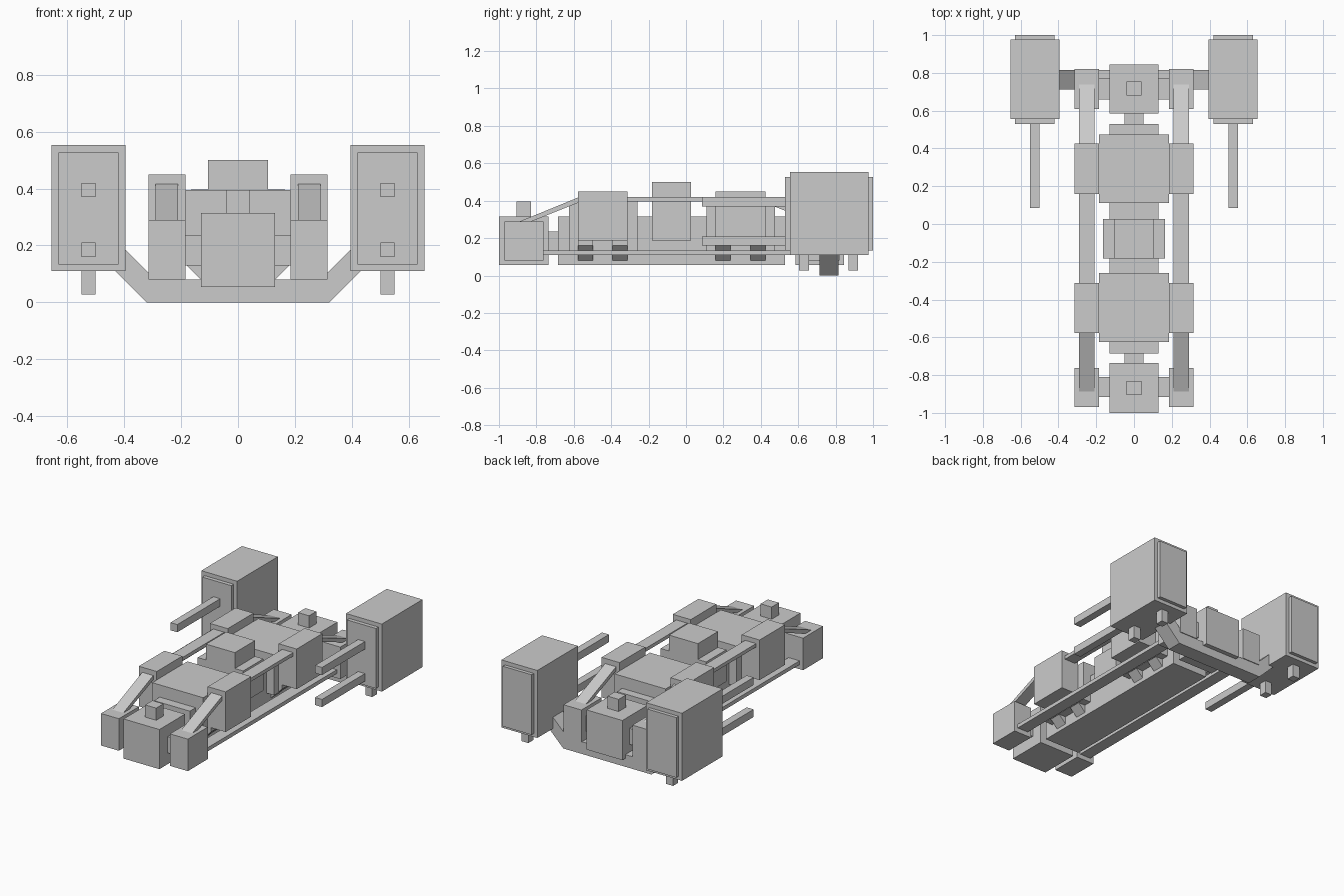
import bpy

if "Cube" in bpy.data.objects:
    bpy.data.objects.remove(bpy.data.objects["Cube"])

def prism(name, pts, axis, a, b):
    """Extrude a closed 2D profile along x (profile y,z) or y (profile x,z)."""
    n = len(pts)
    def place(p, t):
        return (t, p[0], p[1]) if axis == 'x' else (p[0], t, p[1])
    verts = [place(p, a) for p in pts] + [place(p, b) for p in pts]
    faces = [tuple(range(n)), tuple(range(2 * n - 1, n - 1, -1))]
    faces += [(i, i + n, (i + 1) % n + n, (i + 1) % n) for i in range(n)]
    me = bpy.data.meshes.new(name)
    me.from_pydata(verts, [], faces)
    import bmesh
    bm = bmesh.new()
    bm.from_mesh(me)
    bmesh.ops.recalc_face_normals(bm, faces=bm.faces)
    bm.to_mesh(me)
    bm.free()
    ob = bpy.data.objects.new(name, me)
    bpy.context.collection.objects.link(ob)
    return ob

def box(name, x0, x1, y0, y1, z0, z1):
    return prism(name, [(x0, z0), (x1, z0), (x1, z1), (x0, z1)], 'y', y0, y1)

def mirrored(ob):
    ob.modifiers.new("mirror", 'MIRROR')
    return ob

def pair(name, *dims):
    return mirrored(box(name, *dims))

# central hull and the two wide modules
box("spine", -.13, .13, -.685, .53, .055, .315)
for tag, y0, y1 in (("front", -.625, -.26), ("rear", .11, .475)):
    box(tag + "_module", -.185, .185, y0, y1, .13, .395)

# middle cabin
box("cabin_base", -.165, .165, -.182, .027, .187, .396)
box("cabin_top", -.105, .105, -.182, .027, .396, .5)

# end blocks with caps, necks, axles and side blocks
ends = (("front", -1, -.735, -.905, -.83, -.735, -.685, -.915, -.81, -.97, -.763),
        ("rear", .585, .845, .68, .755, .53, .585, .66, .77, .61, .82))
for tag, b0, b1, c0, c1, n0, n1, a0, a1, s0, s1 in ends:
    box(tag + "_end_block", -.13, .13, b0, b1, .055, .315)
    box(tag + "_end_cap", -.04, .04, c0, c1, .315, .395)
    box(tag + "_neck", -.05, .05, n0, n1, .13, .235)
    pair(tag + "_axle", .13, .185, a0, a1, .13, .235)
    pair(tag + "_side_block", .185, .315, s0, s1, .08, .29)

# upper side boxes with bent brackets below them
for tag, y0, y1 in (("front", -.578, -.313), ("rear", .158, .425)):
    pair(tag + "_upper_box", .185, .315, y0, y1, .187, .45)
    for i, (p, q) in enumerate(((y0, y0 + .08), (y1 - .08, y1))):
        mirrored(prism(f"{tag}_bracket_{i}",
                       [(.13, .08), (.21, .16), (.21, .187), (.13, .187)], 'y', p, q))

# long rails and sloping bars
pair("lower_rail", .21, .29, -.765, .61, .11, .135)
pair("upper_rail", .21, .29, -.313, .158, .397, .42)
for tag, ya, yb in (("front", -.575, -.9), ("rear", .42, .75)):
    mirrored(prism(tag + "_sloping_bar",
                   [(ya, .418), (yb, .285), (yb, .26), (ya, .39)], 'x', .21, .29))

# cross beam carrying the pods
prism("cross_beam", [(-.32, 0), (.32, 0), (.43, .11), (.43, .22), (.29, .08),
                     (-.29, .08), (-.43, .22), (-.43, .11)], 'y', .713, .815)

# side pods with end panels, prongs and feet
pair("pod", .395, .655, .555, .977, .11, .553)
pair("pod_panel", .42, .63, .53, 1, .133, .527)
for i, z in enumerate((.16, .37)):
    pair(f"pod_prong_{i}", .5, .55, .085, .54, z, z + .05)
for i, y in enumerate((.605, .868)):
    pair(f"pod_foot_{i}", .5, .55, y, y + .052, .027, .12)
